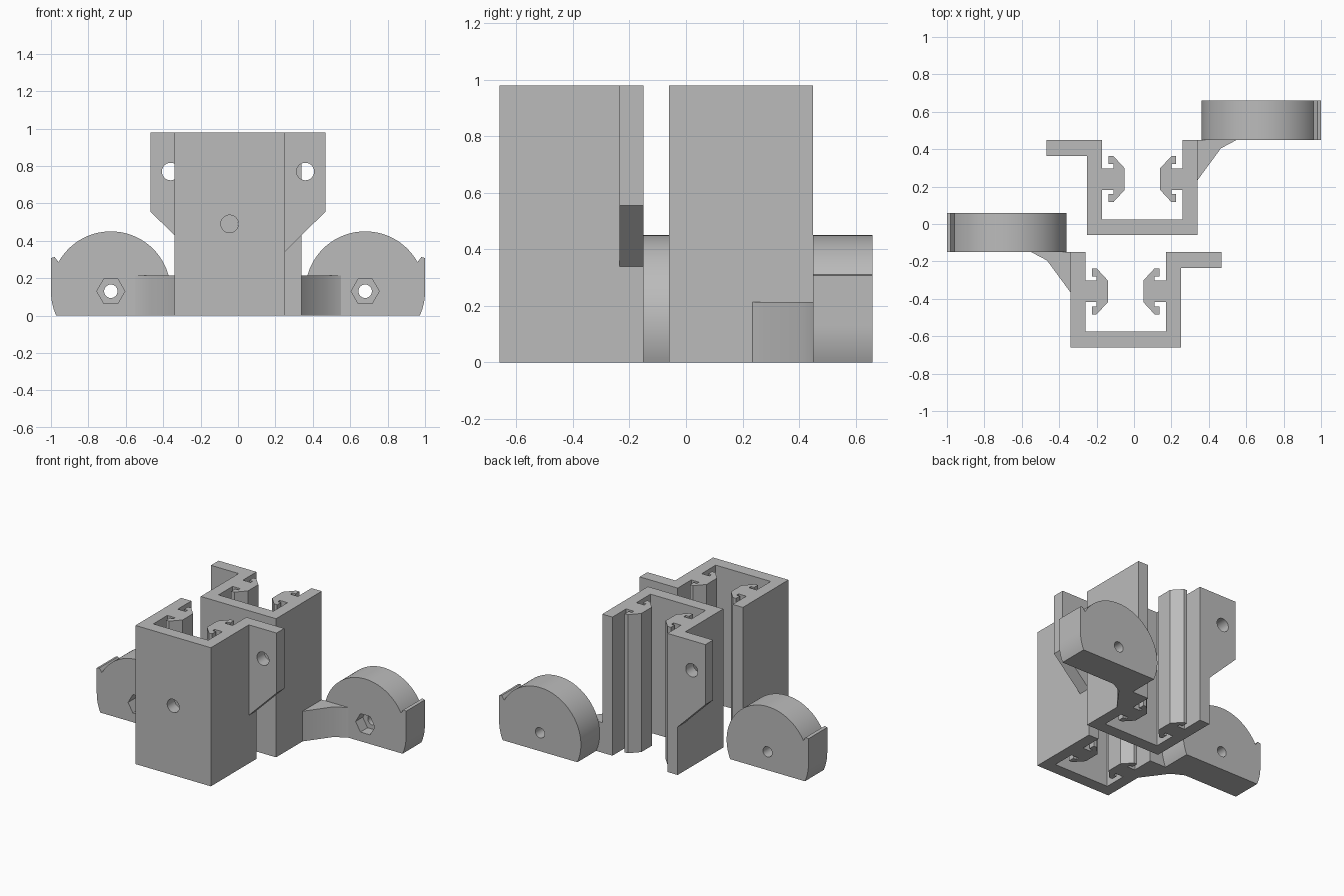
import bpy, bmesh, math

cube = bpy.data.objects.get("Cube")
if cube:
    bpy.data.objects.remove(cube, do_unlink=True)

GREY = (0.5, 0.5, 0.5, 1.0)
mat = bpy.data.materials.new("matte_grey")
mat.use_nodes = True
mat.diffuse_color = GREY
mat.node_tree.nodes["Principled BSDF"].inputs["Base Color"].default_value = GREY

HEIGHT = 0.98
CX = -0.045            # middle of the channel
BACK, FRONT = -0.15, -0.66


def prism(name, outline, lo, hi, axis, side):
    """Extrude an outline along z (xy outline) or y (xz outline), placed for one bracket."""
    sign, shift = side
    bm = bmesh.new()
    rings = []
    for d in (lo, hi):
        ring = []
        for a, b in outline:
            x, y, z = (a, b, d) if axis == "Z" else (a, d, b)
            ring.append(bm.verts.new((sign * x, y + shift, z)))
        rings.append(ring)
    bm.faces.new(rings[0])
    bm.faces.new(rings[1])
    n = len(outline)
    for i in range(n):
        j = (i + 1) % n
        bm.faces.new((rings[0][i], rings[0][j], rings[1][j], rings[1][i]))
    bmesh.ops.recalc_face_normals(bm, faces=bm.faces)
    mesh = bpy.data.meshes.new(name)
    bm.to_mesh(mesh)
    bm.free()
    mesh.materials.append(mat)
    obj = bpy.data.objects.new(name, mesh)
    bpy.context.collection.objects.link(obj)
    return obj


def arc(cx, cz, r, start, end, steps):
    angles = [math.radians(start + (end - start) * i / steps) for i in range(steps + 1)]
    return [(cx + r * math.cos(a), cz + r * math.sin(a)) for a in angles]


def cut(obj, outline, lo, hi, side):
    """Cut a hole along y and bake the result."""
    cutter = prism("cutter", outline, lo, hi, "Y", side)
    cutter.hide_render = True
    mod = obj.modifiers.new("hole", "BOOLEAN")
    mod.operation = "DIFFERENCE"
    mod.solver = "EXACT"
    mod.object = cutter
    bpy.context.view_layer.update()
    graph = bpy.context.evaluated_depsgraph_get()
    baked = bpy.data.meshes.new_from_object(obj.evaluated_get(graph))
    obj.modifiers.clear()
    obj.data = baked
    bpy.data.objects.remove(cutter, do_unlink=True)


def smooth(obj):
    bpy.ops.object.select_all(action="DESELECT")
    obj.select_set(True)
    bpy.context.view_layer.objects.active = obj
    bpy.ops.object.shade_smooth_by_angle(angle=math.radians(30))


def circle(cx, cz, r, steps=32):
    return arc(cx, cz, r, 0, 360, steps)[:-1]


def bracket(prefix, side):
    # U-shaped channel
    half = [(0.295, FRONT), (0.295, BACK), (0.215, BACK), (0.215, FRONT + 0.085)]
    outline = [(CX + x, y) for x, y in half]
    outline += [(CX - x, y) for x, y in reversed(half)]
    channel = prism(prefix + "_channel", outline, 0, HEIGHT, "Z", side)
    cut(channel, circle(CX, 0.49, 0.047), FRONT - 0.05, FRONT + 0.15, side)
    smooth(channel)

    # hooked rails on both inner walls
    upper = [(0.215, 0.058), (0.155, 0.058), (0.155, 0.08),
             (0.18, 0.08), (0.18, 0.123), (0.155, 0.123), (0.095, 0.058)]
    rail = upper + [(x, -y) for x, y in reversed(upper)]
    for tag, s in (("inner", 1), ("outer", -1)):
        pts = [(CX + s * x, -0.36 + y) for x, y in rail]
        prism(prefix + "_" + tag + "_rail", pts, 0, HEIGHT, "Z", side)

    # mounting flange with sloped lower edge
    edge = CX + 0.295
    pts = [(edge, 0.34), (0.467, 0.555), (0.467, HEIGHT), (edge, HEIGHT)]
    flange = prism(prefix + "_flange", pts, BACK - 0.086, BACK, "Y", side)
    cut(flange, circle(0.36, 0.77, 0.047), BACK - 0.2, BACK + 0.1, side)
    smooth(flange)

    # gusset arm joining the channel to the round boss
    wall = CX - 0.295
    pts = [(wall, BACK), (wall, -0.365), (-0.465, -0.195), (-0.55, BACK)]
    smooth(prism(prefix + "_arm", pts, 0, 0.213, "Z", side))

    # round boss with flat foot and outer stop tab
    bx, bz, r = -0.68, 0.13, 0.32
    foot = math.degrees(math.asin(bz / r))
    pts = arc(bx, bz, r, -foot, 151, 56)
    pts += [(-0.98, 0.313), (-1.0, 0.308)]
    pts += arc(bx, bz, r, 180, 180 + foot, 8)
    boss = prism(prefix + "_boss", pts, BACK, BACK + 0.21, "Y", side)
    cut(boss, circle(bx, bz, 0.075, 6), BACK - 0.05, BACK + 0.08, side)
    cut(boss, circle(bx, bz, 0.036), BACK - 0.1, BACK + 0.3, side)
    smooth(boss)


# two mirrored brackets, one behind the other
bracket("front", (1, 0.0))
bracket("rear", (-1, 0.6))
